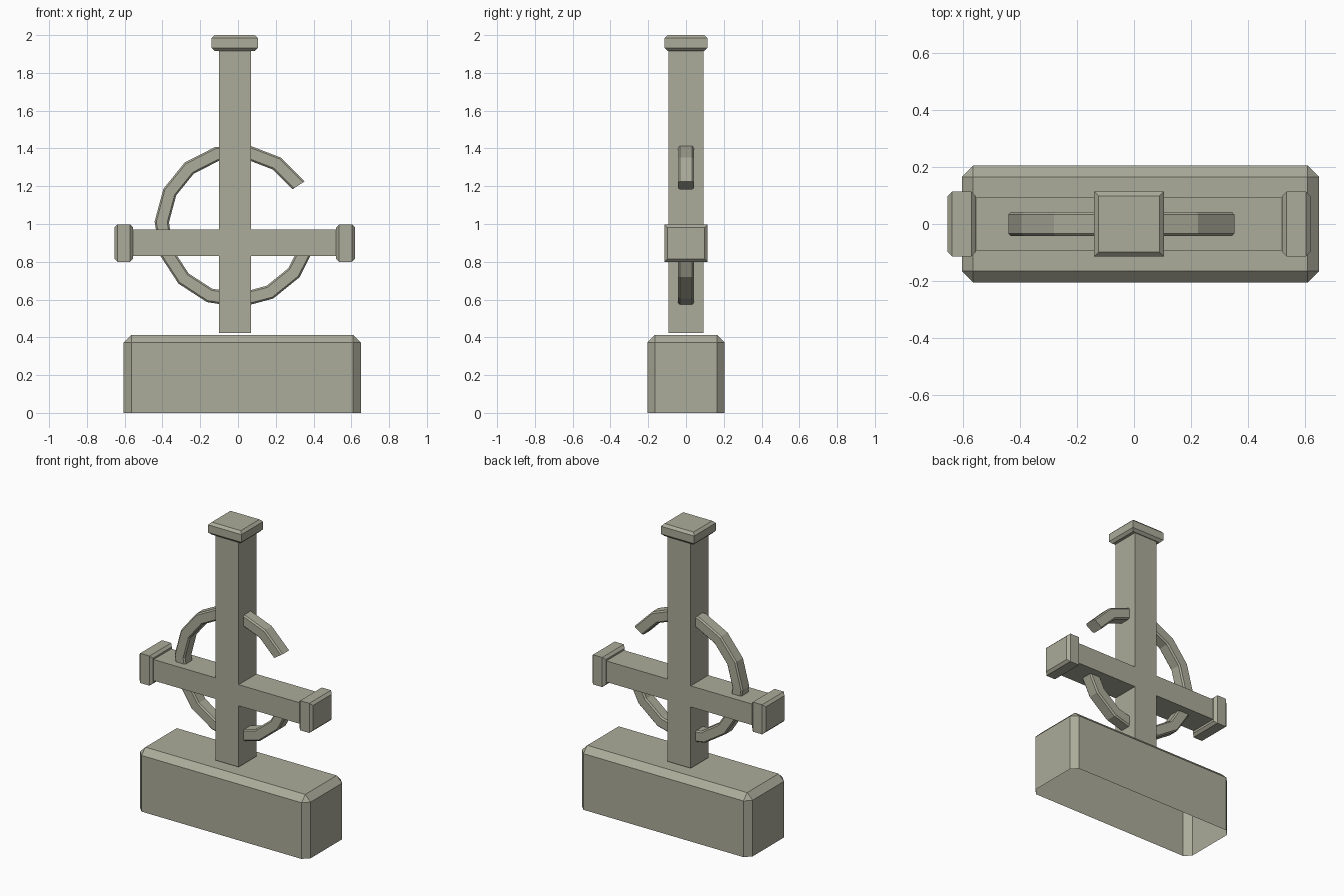
import bpy, bmesh
from math import cos, sin, radians
from mathutils import Vector

cube = bpy.data.objects.get("Cube")
if cube:
    bpy.data.objects.remove(cube, do_unlink=True)

COLOUR = (0.41, 0.41, 0.325, 1)
stone = bpy.data.materials.new("weathered_stone")
stone.use_nodes = True
stone.diffuse_color = COLOUR
stone.node_tree.nodes["Principled BSDF"].inputs["Base Color"].default_value = COLOUR


def finish(name, bm):
    bmesh.ops.recalc_face_normals(bm, faces=bm.faces)
    mesh = bpy.data.meshes.new(name)
    bm.to_mesh(mesh)
    bm.free()
    mesh.materials.append(stone)
    obj = bpy.data.objects.new(name, mesh)
    bpy.context.collection.objects.link(obj)
    return obj


def box(low, high):
    """Box mesh between two opposite corners."""
    low, high = Vector(low), Vector(high)
    bm = bmesh.new()
    bmesh.ops.create_cube(bm, size=1)
    bmesh.ops.scale(bm, vec=high - low, verts=bm.verts)
    bmesh.ops.translate(bm, vec=(low + high) / 2, verts=bm.verts)
    return bm


def chamfer(bm, keep, width):
    """Chamfer the edges whose direction and midpoint pass the rule."""
    chosen = []
    for e in bm.edges:
        a, b = e.verts[0].co, e.verts[1].co
        if keep((b - a).normalized(), (a + b) / 2):
            chosen.append(e)
    bmesh.ops.bevel(bm, geom=chosen, offset=width, segments=1,
                    affect='EDGES', clamp_overlap=True)


def end_cap(name, low, high, axis):
    """Block with chamfered rims around both faces across the axis."""
    bm = box(low, high)
    chamfer(bm, lambda d, m: abs(d[axis]) < 0.5, 0.016)
    finish(name, bm)


# Plinth: chamfered shell, open underneath
bm = box((-0.605, -0.205, 0), (0.65, 0.205, 0.413))
chamfer(bm, lambda d, m: m.z > 0.01, 0.04)
bm.normal_update()
under = [f for f in bm.faces if all(v.co.z < 0.001 for v in f.verts)]
bmesh.ops.delete(bm, geom=under, context='FACES_ONLY')
finish("plinth", bm)

# Post and crossbar: one outline pushed through the depth
DEPTH = 0.093
L, R, BOTTOM, TOP = -0.10, 0.07, 0.423, 1.93
ARM_L, ARM_R, LOW, HIGH = -0.565, 0.53, 0.83, 0.97
outline = [(L, BOTTOM), (R, BOTTOM), (R, LOW), (ARM_R, LOW), (ARM_R, HIGH), (R, HIGH),
           (R, TOP), (L, TOP), (L, HIGH), (ARM_L, HIGH), (ARM_L, LOW), (L, LOW)]
bm = bmesh.new()
face = bm.faces.new([bm.verts.new((x, -DEPTH, z)) for x, z in outline])
pushed = bmesh.ops.extrude_face_region(bm, geom=[face], use_keep_orig=True)
bmesh.ops.translate(bm, vec=(0, 2 * DEPTH, 0),
                    verts=[g for g in pushed["geom"] if isinstance(g, bmesh.types.BMVert)])
finish("post_and_crossbar", bm)

# Caps on the three free ends
CAP = 0.114
end_cap("top_cap", (-0.14, -CAP, 1.917), (0.105, CAP, 2.0), 2)
end_cap("right_arm_cap", (-0.655, -CAP, 0.80), (-0.555, CAP, 0.997), 0)
end_cap("left_arm_cap", (0.52, -CAP, 0.80), (0.62, CAP, 0.997), 0)

# Broken ring: chamfered section swept in straight steps
OUTER, INNER, HALF, CUT = 0.432, 0.356, 0.042, 0.009
section = [(INNER, HALF - CUT), (INNER + CUT, HALF), (OUTER - CUT, HALF), (OUTER, HALF - CUT)]
section += [(r, -y) for r, y in reversed(section)]
bm = bmesh.new()
loops = []
for step in range(14):
    a = radians(33 + 24 * step)
    loops.append([bm.verts.new((-0.01 + r * cos(a), y, 0.99 + r * sin(a)))
                  for r, y in section])
count = len(section)
for one, two in zip(loops, loops[1:]):
    for i in range(count):
        j = (i + 1) % count
        bm.faces.new((one[i], one[j], two[j], two[i]))
bm.faces.new(loops[0])
bm.faces.new(loops[-1])
finish("broken_ring", bm)
